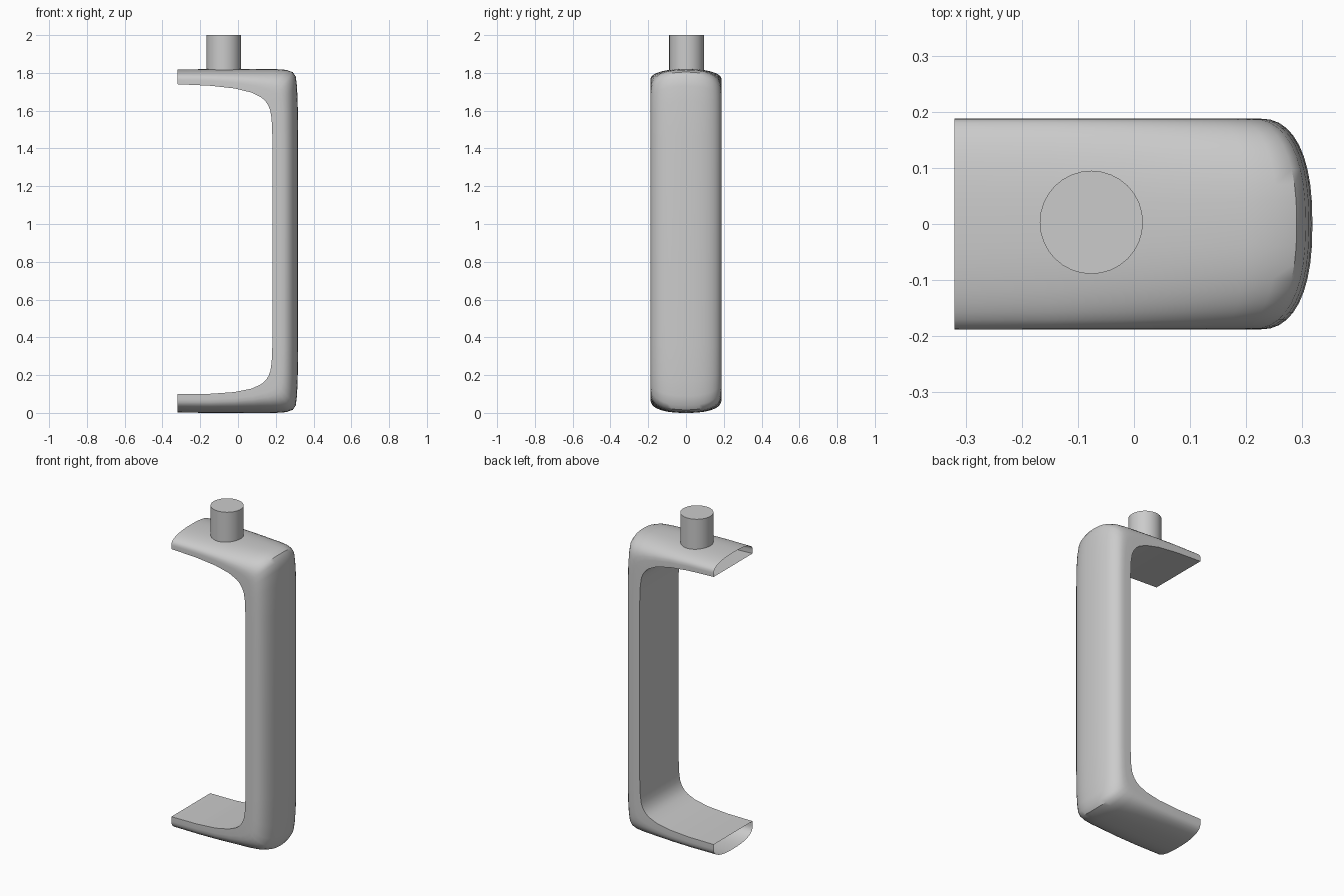
import bpy
import bmesh
from math import cos, sin, pi, radians

if "Cube" in bpy.data.objects:
    bpy.data.objects.remove(bpy.data.objects["Cube"])

HALF_WIDTH = 0.188


def finish(bm, name):
    bmesh.ops.recalc_face_normals(bm, faces=bm.faces)
    mesh = bpy.data.meshes.new(name)
    bm.to_mesh(mesh)
    bm.free()
    ob = bpy.data.objects.new(name, mesh)
    bpy.context.collection.objects.link(ob)
    bpy.ops.object.select_all(action='DESELECT')
    ob.select_set(True)
    bpy.context.view_layer.objects.active = ob
    bpy.ops.object.shade_smooth_by_angle(angle=radians(35))
    return ob


def section(outer, inner, steps=20, n=2.4, dome=0.7):
    """D-shaped ring: domed on the outer side, flat on the inner side."""
    ring = []
    for i in range(steps + 1):
        a = pi * i / steps
        c, s = cos(a), max(sin(a), 0.0)
        y = HALF_WIDTH * abs(c) ** (2 / n) * (1 if c > 0 else -1)
        ring.append((y, dome * (1 - s ** (2 / n))))
    ring += [(-HALF_WIDTH, 1), (HALF_WIDTH, 1)]
    return [(outer[0] + (inner[0] - outer[0]) * f, y,
             outer[1] + (inner[1] - outer[1]) * f) for y, f in ring]


# Lower arm and corner: paired outer and inner (x, z) points
lower = [
    ((-.32, .002), (-.32, .10)), ((-.15, 0), (-.15, .101)),
    ((-.02, 0), (-.02, .11)), ((.09, 0), (.07, .128)),
    ((.20, 0), (.12, .15)), ((.255, .004), (.14, .166)),
    ((.29, .016), (.152, .18)), ((.306, .04), (.162, .197)),
    ((.312, .09), (.171, .22)), ((.316, .17), (.178, .265)),
    ((.318, .36), (.182, .36)),
]
# Upper arm mirrors the lower one and is slightly thinner
upper = [((ox, 1.82 - oz), (ix, 1.82 - iz + .02 * (1 - (ix + .32) / .502)))
         for (ox, oz), (ix, iz) in reversed(lower)]

# C-shaped bracket with open arm ends
bm = bmesh.new()
rings = [[bm.verts.new(p) for p in section(o, i)] for o, i in lower + upper]
for a, b in zip(rings, rings[1:]):
    for k in range(len(a)):
        j = (k + 1) % len(a)
        bm.faces.new((a[k], a[j], b[j], b[k]))
finish(bm, "bracket_frame")

# Mounting stem on the upper arm
bm = bmesh.new()
bmesh.ops.create_cone(bm, cap_ends=True, segments=32, radius1=.092,
                      radius2=.092, depth=.19)
bmesh.ops.translate(bm, verts=bm.verts, vec=(-.076, .003, 1.905))
finish(bm, "mounting_stem")
